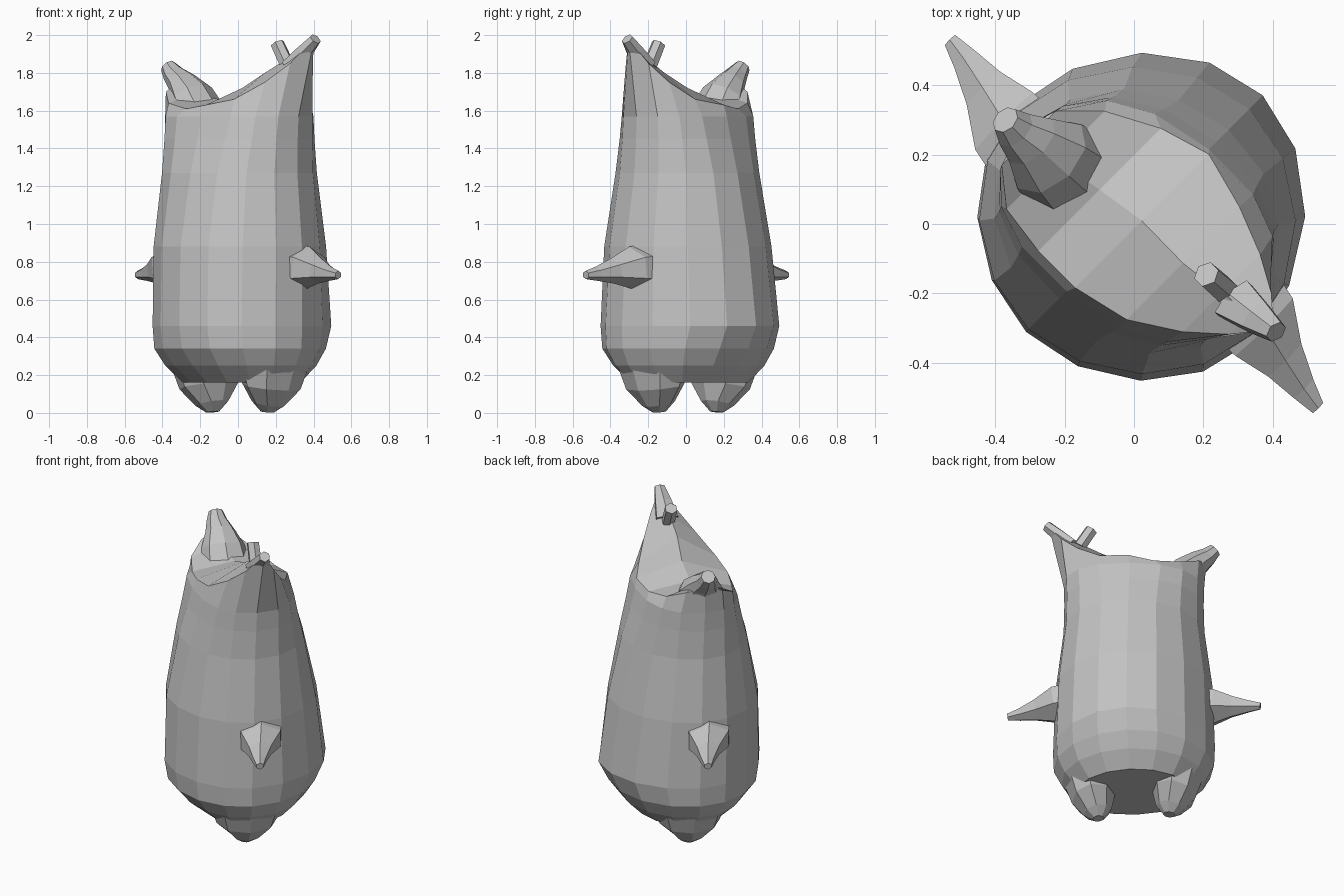
import bpy, bmesh
from math import sin, cos, pi, radians, copysign
from mathutils import Matrix, Vector

if "Cube" in bpy.data.objects:
    bpy.data.objects.remove(bpy.data.objects["Cube"], do_unlink=True)

grey = bpy.data.materials.new("plain_grey")
grey.use_nodes = True
grey.diffuse_color = (0.55, 0.55, 0.55, 1)
grey.node_tree.nodes["Principled BSDF"].inputs["Base Color"].default_value = (0.55, 0.55, 0.55, 1)

# The figure's long axis lies on the diagonal
TURN = Matrix.Rotation(radians(-45), 4, "Z")
SIDES = 16


def finish(name, bm):
    bmesh.ops.recalc_face_normals(bm, faces=bm.faces)
    bmesh.ops.transform(bm, matrix=TURN, verts=bm.verts)
    mesh = bpy.data.meshes.new(name)
    bm.to_mesh(mesh)
    bm.free()
    mesh.materials.append(grey)
    obj = bpy.data.objects.new(name, mesh)
    bpy.context.collection.objects.link(obj)


def bridge(bm, a, b):
    n = len(a)
    for i in range(n):
        j = (i + 1) % n
        bm.faces.new((a[i], a[j], b[j], b[i]))


def loft(name, stations, sides=6, turn=False):
    """Tapered limb through (centre, side radius, upper radius) stations."""
    bm = bmesh.new()
    pts = [Vector(s[0]) for s in stations]
    rings = []
    for i, (c, wide, tall) in enumerate(stations):
        d = (pts[min(i + 1, len(pts) - 1)] - pts[max(i - 1, 0)]).normalized()
        side = Vector((0, 1, 0))
        up = d.cross(side).normalized()
        ring = []
        for k in range(sides):
            a = k * 2 * pi / sides + pi / 2
            ring.append(bm.verts.new(pts[i] + side * cos(a) * wide + up * sin(a) * tall))
        rings.append(ring)
    for a, b in zip(rings, rings[1:]):
        bridge(bm, a, b)
    bm.faces.new(rings[0])
    bm.faces.new(rings[-1])
    if turn:
        bmesh.ops.rotate(bm, verts=bm.verts, matrix=Matrix.Rotation(pi, 3, "Z"))
    finish(name, bm)


# Body: height, half length, belly depth, back depth, squareness power, skew
levels = [
    (0.16, 0.35, 0.31, 0.23, 1, 0),
    (0.25, 0.43, 0.40, 0.34, 1, 0),
    (0.34, 0.475, 0.465, 0.42, 1.03, 0),
    (0.46, 0.48, 0.525, 0.44, 1.05, 0),
    (0.88, 0.465, 0.47, 0.43, 1.05, 0.03),
    (1.27, 0.415, 0.385, 0.355, 0.98, 0.07),
    (1.45, 0.41, 0.335, 0.305, 0.9, 0.09),
    (1.57, 0.412, 0.305, 0.275, 0.85, 0.1),
]
bm = bmesh.new()
rings = []
for z, half, belly, back, power, skew in levels:
    ring = []
    for k in range(SIDES):
        a = 2 * pi * k / SIDES
        c, s = cos(a), sin(a)
        u = copysign(abs(c) ** power, c) * half
        v = copysign(abs(s) ** power, s) * (belly if s > 0 else back)
        ring.append(bm.verts.new((u, v + skew * u, z)))
    rings.append(ring)

# Sloping top rim: along, belly side, back side, rim height, ridge height
rim = [
    (0.50, 0.07, 0.07, 1.98, 1.98),
    (0.42, 0.14, -0.03, 1.85, 1.93),
    (0.32, 0.195, -0.12, 1.75, 1.87),
    (0.18, 0.25, -0.21, 1.66, 1.80),
    (0.01, 0.295, -0.25, 1.63, 1.72),
    (-0.14, 0.25, -0.25, 1.61, 1.66),
    (-0.29, 0.17, -0.23, 1.64, 1.69),
    (-0.39, 0.07, -0.15, 1.70, 1.76),
    (-0.425, -0.04, -0.04, 1.74, 1.74),
]
top = []
for k in range(SIDES):
    u, belly, back, z, ridge = rim[min(k, SIDES - k)]
    top.append(bm.verts.new((u, belly if k <= SIDES // 2 else back, z)))
rings.append(top)
for a, b in zip(rings, rings[1:]):
    bridge(bm, a, b)
bm.faces.new(rings[0])

# Saddle surface between the rim and the central ridge
ridge = [top[0]]
ridge += [bm.verts.new((u, (p + q) / 2, h)) for u, p, q, z, h in rim[1:-1]]
ridge.append(top[SIDES // 2])
for k in range(SIDES // 2):
    for i, j in ((k, k + 1), ((SIDES - k) % SIDES, SIDES - k - 1)):
        corners = []
        for v in (top[i], top[j], ridge[k + 1], ridge[k]):
            if v not in corners:
                corners.append(v)
        bm.faces.new(corners)
finish("body", bm)

# Blunt snout tip, rear horn and short stub on the top
loft("snout_tip", [((0.36, 0.05, 1.84), 0.075, 0.045), ((0.44, 0.06, 1.915), 0.055, 0.04),
                   ((0.51, 0.07, 1.98), 0.033, 0.033)])
loft("rear_horn", [((-0.25, -0.03, 1.58), 0.15, 0.12), ((-0.31, -0.035, 1.68), 0.13, 0.10),
                   ((-0.38, -0.04, 1.75), 0.088, 0.072), ((-0.435, -0.05, 1.795), 0.062, 0.055),
                   ((-0.475, -0.05, 1.835), 0.042, 0.042)], sides=8)
loft("top_stub", [((0.32, 0.05, 1.84), 0.04, 0.04), ((0.25, 0.045, 1.955), 0.038, 0.038)])

# Paired feet and arms, the second turned half way round
for side, turn in (("left", False), ("right", True)):
    foot_v = -0.02 if turn else 0.01
    loft(side + "_foot", [((0.25, foot_v, 0.25), 0.22, 0.16), ((0.24, foot_v, 0.14), 0.18, 0.13),
                          ((0.215, foot_v, 0.05), 0.09, 0.085), ((0.21, foot_v, 0.005), 0.035, 0.035)],
         sides=8, turn=turn)
    loft(side + "_arm", [((0.41, 0.06, 0.77), 0.145, 0.12), ((0.47, 0.055, 0.768), 0.135, 0.112),
                         ((0.58, 0.03, 0.752), 0.078, 0.068), ((0.68, 0.01, 0.737), 0.045, 0.038),
                         ((0.75, 0, 0.73), 0.024, 0.022)], turn=turn)
